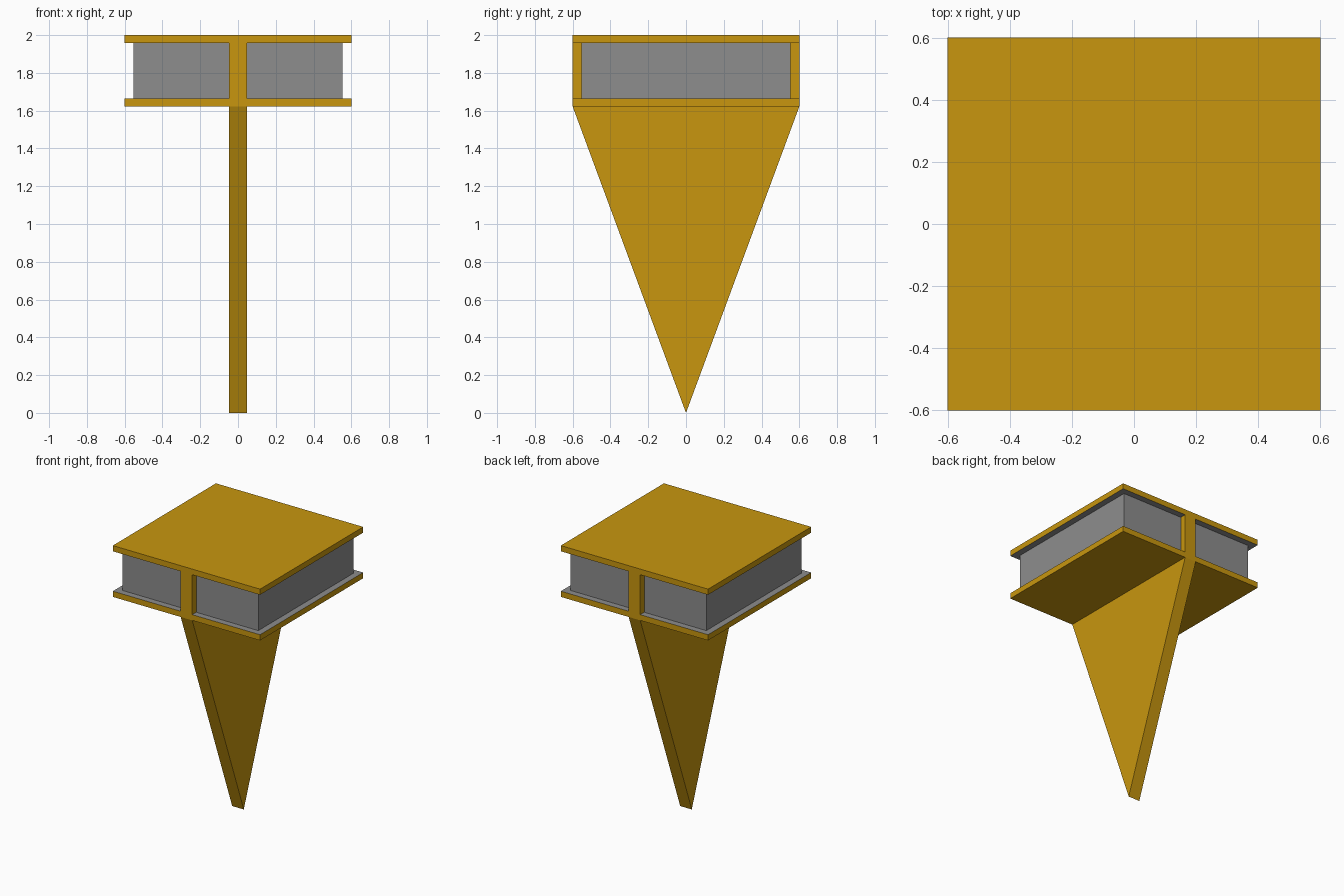
import bpy
import bmesh
from mathutils import Vector

cube = bpy.data.objects.get("Cube")
if cube:
    bpy.data.objects.remove(cube, do_unlink=True)


def make_material(name, rgb):
    mat = bpy.data.materials.new(name)
    mat.use_nodes = True
    color = (*rgb, 1.0)
    mat.diffuse_color = color
    mat.node_tree.nodes["Principled BSDF"].inputs["Base Color"].default_value = color
    return mat


GOLD = make_material("golden yellow", (0.578, 0.305, 0.0045))
GREY = make_material("mid grey", (0.266, 0.266, 0.266))

HALF = 0.6       # half width of the plates
WEB = 0.047      # half thickness of the web and spike
TOP = 2.0
UPPER = 1.958    # underside of the top plate
LOWER = 1.664    # upper side of the bottom plate
BASE = 1.622     # underside of the bottom plate
PANEL = 0.553    # outer reach of the grey blocks


def extrude_profile(name, points, direction, materials, rule=None):
    """Extrude a closed outline of 3D points into a solid."""
    bm = bmesh.new()
    face = bm.faces.new([bm.verts.new(p) for p in points])
    geom = bmesh.ops.extrude_face_region(bm, geom=[face])["geom"]
    moved = [g for g in geom if isinstance(g, bmesh.types.BMVert)]
    bmesh.ops.translate(bm, verts=moved, vec=Vector(direction))
    bmesh.ops.recalc_face_normals(bm, faces=bm.faces)
    for f in bm.faces:
        f.material_index = 1 if rule and rule(f) else 0
    mesh = bpy.data.meshes.new(name)
    bm.to_mesh(mesh)
    bm.free()
    for mat in materials:
        mesh.materials.append(mat)
    obj = bpy.data.objects.new(name, mesh)
    bpy.context.collection.objects.link(obj)
    return obj


# I-shaped head: two plates joined by a web, grey on the inner plate faces
right_half = [(HALF, BASE), (HALF, LOWER), (WEB, LOWER),
              (WEB, UPPER), (HALF, UPPER), (HALF, TOP)]
outline = right_half + [(-x, z) for x, z in reversed(right_half)]


def inner_plate_face(f):
    z = f.calc_center_median().z
    return abs(f.normal.z) > 0.9 and BASE + 0.01 < z < TOP - 0.01


extrude_profile("head_frame", [(x, -HALF, z) for x, z in outline],
                (0, 2 * HALF, 0), [GOLD, GREY], inner_plate_face)

# Triangular spike below the head
extrude_profile("spike", [(-WEB, -HALF, BASE), (-WEB, HALF, BASE), (-WEB, 0, 0)],
                (2 * WEB, 0, 0), [GOLD])

# Grey blocks either side of the web
for side, name in ((1, "left_block"), (-1, "right_block")):
    corners = [(WEB, -PANEL), (PANEL, -PANEL), (PANEL, PANEL), (WEB, PANEL)]
    extrude_profile(name, [(side * x, y, LOWER) for x, y in corners],
                    (0, 0, UPPER - LOWER), [GREY])
